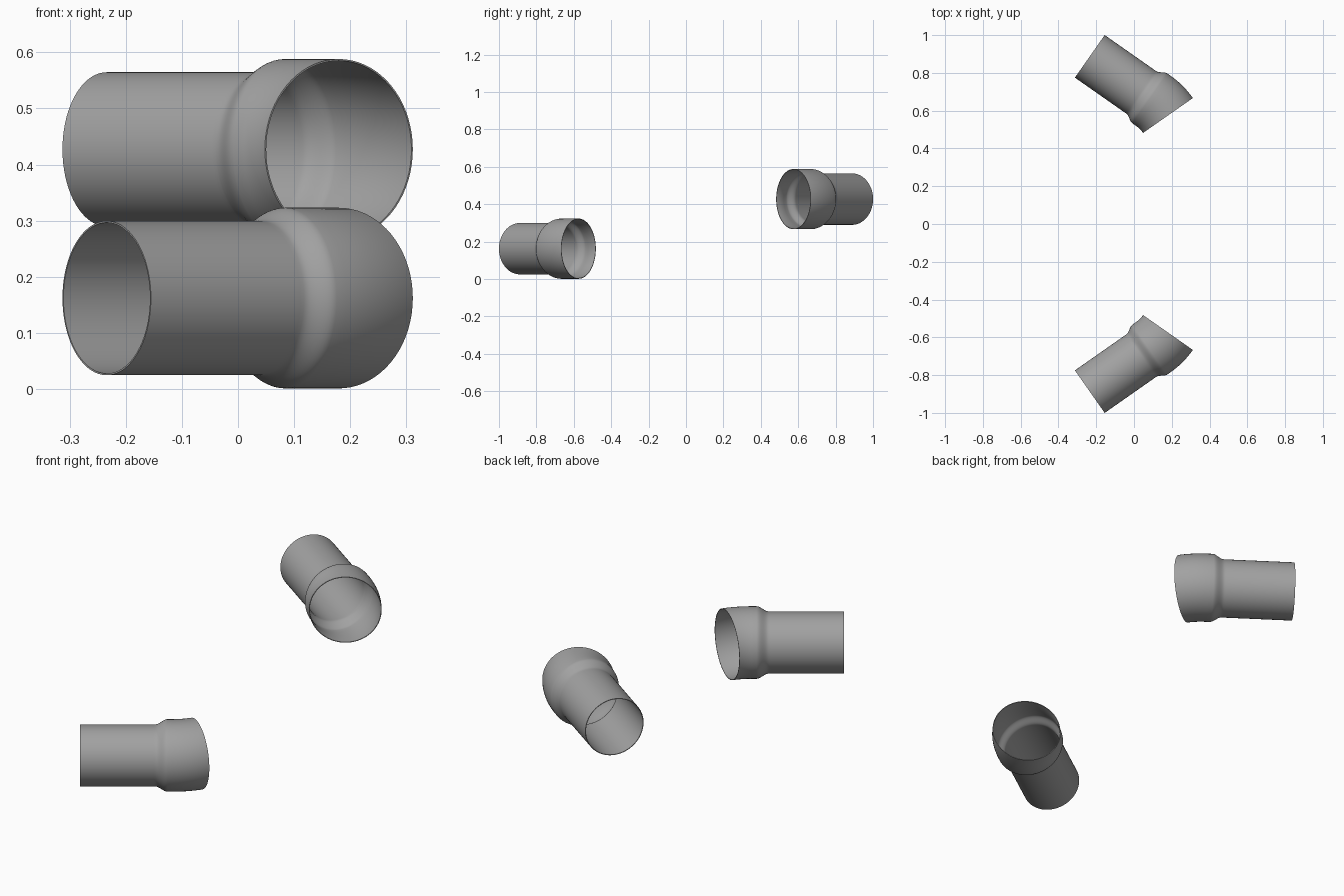
import bpy, bmesh, math
from mathutils import Vector

if "Cube" in bpy.data.objects:
    bpy.data.objects.remove(bpy.data.objects["Cube"])

SEG = 72
YAW = math.radians(35)            # pipe axis angle in plan
R_PIPE, R_BELL = 0.1375, 0.161
BEND_START, BEND_R, BEND = 0.41, 0.317, math.radians(20)

# dark grey metal
metal = bpy.data.materials.new("dark_grey_metal")
metal.diffuse_color = (0.36, 0.36, 0.36, 1)
metal.use_nodes = True
metal.node_tree.nodes["Principled BSDF"].inputs["Base Color"].default_value = metal.diffuse_color


def stations():
    """Rings along the pipe: (axis distance, side offset, tilt, radius)."""
    out = [(t, 0, 0, R_PIPE) for t in (0, 0.11, 0.22, 0.30, 0.325)]
    # flared neck with an S-shaped blend
    for i in range(11):
        f = i / 10
        out.append((0.333 + 0.055 * f, 0, 0,
                    R_PIPE + (R_BELL - R_PIPE) * f * f * (3 - 2 * f)))
    # bell mouth bending sideways
    for i in range(13):
        a = BEND * i / 12
        out.append((BEND_START + BEND_R * math.sin(a),
                    -BEND_R * (1 - math.cos(a)), a, R_BELL))
    return out


def make_pipe(name, side, z):
    bm = bmesh.new()
    rings = []
    for t, s, tilt, r in stations():
        ring = []
        for k in range(SEG):
            th = 2 * math.pi * k / SEG
            w = r * math.cos(th)
            a, b = t + w * math.sin(tilt), s + w * math.cos(tilt)
            x = -0.234 + a * math.cos(YAW) + b * math.sin(YAW)
            y = 0.8875 - a * math.sin(YAW) + b * math.cos(YAW)
            ring.append(bm.verts.new(Vector((x, side * y, z + r * math.sin(th)))))
        rings.append(ring)
    for p, q in zip(rings, rings[1:]):
        for k in range(SEG):
            n = (k + 1) % SEG
            f = [p[k], p[n], q[n], q[k]]
            bm.faces.new(f if side > 0 else f[::-1])
    me = bpy.data.meshes.new(name)
    bm.to_mesh(me)
    bm.free()
    me.materials.append(metal)
    ob = bpy.data.objects.new(name, me)
    bpy.context.collection.objects.link(ob)
    # thin wall, thickened inwards
    sol = ob.modifiers.new("wall", 'SOLIDIFY')
    sol.thickness = 0.003
    sol.offset = -1
    bpy.ops.object.select_all(action='DESELECT')
    ob.select_set(True)
    bpy.context.view_layer.objects.active = ob
    bpy.ops.object.modifier_apply(modifier="wall")
    bpy.ops.object.shade_smooth_by_angle(angle=math.radians(35))


# mirrored pair at two heights
make_pipe("back_pipe", 1, 0.427)
make_pipe("front_pipe", -1, 0.162)
